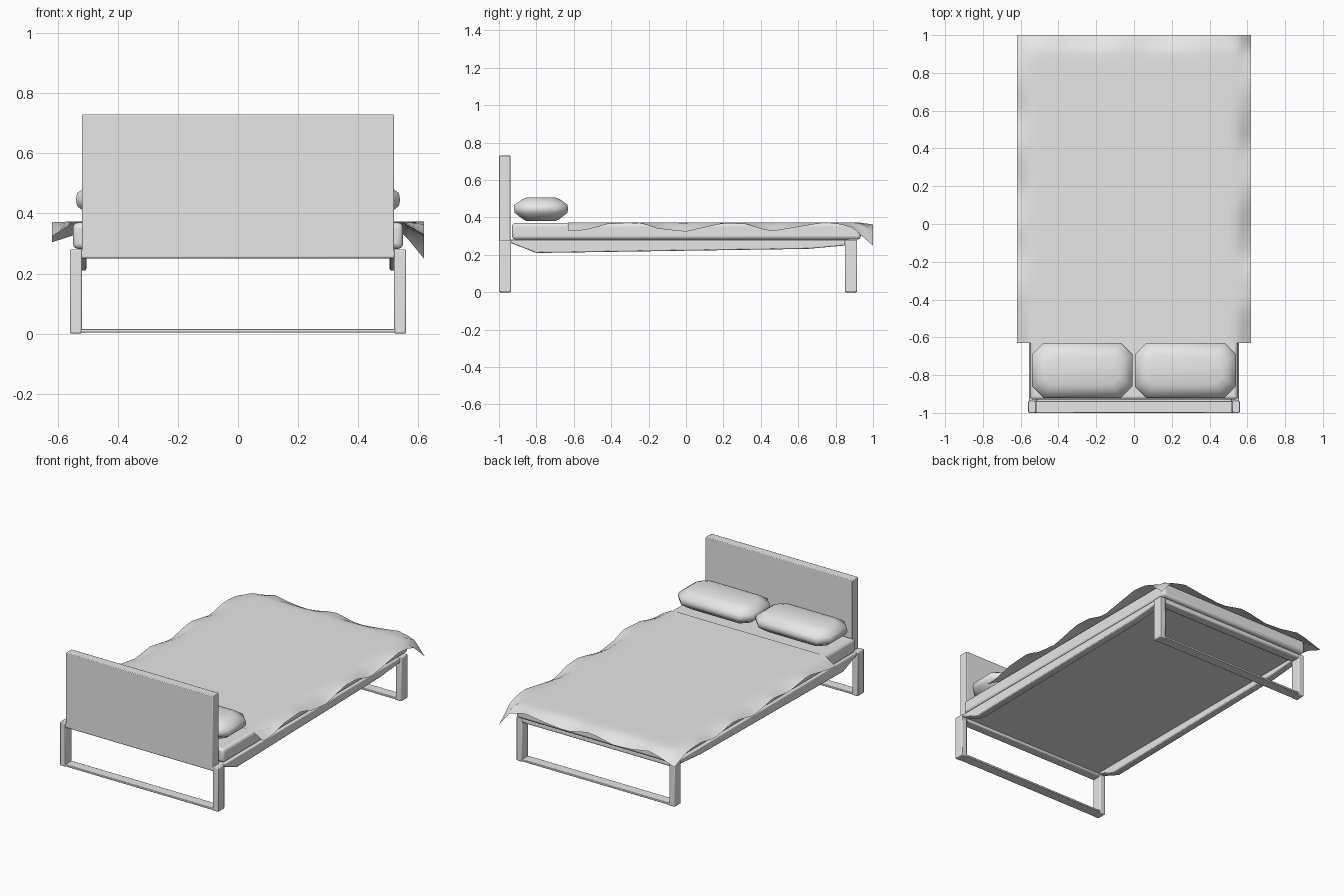
import bpy, bmesh, math

if "Cube" in bpy.data.objects:
    bpy.data.objects.remove(bpy.data.objects["Cube"])

grey = bpy.data.materials.new("light_grey")
grey.diffuse_color = (0.8, 0.8, 0.8, 1)
grey.use_nodes = True
grey.node_tree.nodes["Principled BSDF"].inputs["Base Color"].default_value = grey.diffuse_color


def finish(bm, name, bevel=0.0, segments=2, angle=40):
    bmesh.ops.recalc_face_normals(bm, faces=bm.faces)
    me = bpy.data.meshes.new(name)
    bm.to_mesh(me)
    bm.free()
    ob = bpy.data.objects.new(name, me)
    bpy.context.collection.objects.link(ob)
    me.materials.append(grey)
    if bevel:
        m = ob.modifiers.new("bevel", 'BEVEL')
        m.width, m.segments = bevel, segments
    bpy.ops.object.select_all(action='DESELECT')
    ob.select_set(True)
    bpy.context.view_layer.objects.active = ob
    bpy.ops.object.shade_smooth_by_angle(angle=math.radians(angle))
    return ob


def box(name, x, y, z, bevel=0.004, segments=2):
    bm = bmesh.new()
    bmesh.ops.create_cube(bm, size=1)
    for v in bm.verts:
        v.co = [(lo + hi) / 2 + c * (hi - lo) for c, (lo, hi) in zip(v.co, (x, y, z))]
    return finish(bm, name, bevel, segments)


def lerp(table, t):
    for (a, va), (b, vb) in zip(table, table[1:]):
        if t <= b:
            return va + (vb - va) * max(0, (t - a) / (b - a))
    return table[-1][1]


# Leg frames: rectangular loops at the head and the foot
for end, y in (("head", (-1.0, -0.935)), ("foot", (0.85, 0.915))):
    for side, s in (("left", -1), ("right", 1)):
        box(f"{end}_{side}_leg", sorted((s * 0.52, s * 0.56)), y, (0, 0.28), 0.005)
    box(f"{end}_floor_bar", (-0.525, 0.525), y, (0.003, 0.016), 0.003)
    box(f"{end}_cross_bar", (-0.525, 0.525), y, (0.25, 0.28), 0.008)

# Side rails with a deeper belly, extruded from a side profile
RAIL = [(-0.94, 0.28), (-0.94, 0.265), (-0.80, 0.21), (0.65, 0.232), (0.85, 0.25), (0.85, 0.28)]
for side, s in (("left", -1), ("right", 1)):
    bm = bmesh.new()
    face = bm.faces.new([bm.verts.new((s * 0.505, y, z)) for y, z in RAIL])
    ext = bmesh.ops.extrude_face_region(bm, geom=[face])
    for v in ext["geom"]:
        if isinstance(v, bmesh.types.BMVert):
            v.co.x = s * 0.555
    finish(bm, f"{side}_rail", 0.006)

# Base panel, mattress and headboard
box("base_panel", (-0.515, 0.515), (-0.95, 0.87), (0.265, 0.282), 0.002)
box("mattress", (-0.55, 0.55), (-0.93, 0.935), (0.282, 0.37), 0.018, 3)
box("headboard", (-0.52, 0.52), (-1.0, -0.938), (0.252, 0.73), 0.004)


# Pillows: stacked cut-corner outlines, soft shaded
def pillow(name, x0, x1):
    cx, hx, cy, hy = (x0 + x1) / 2, (x1 - x0) / 2, -0.775, 0.145
    bm = bmesh.new()
    rings = []
    for z, inset in ((0.380, 0.07), (0.389, 0.05), (0.425, 0.004), (0.445, 0),
                     (0.468, 0.004), (0.498, 0.045), (0.507, 0.07)):
        a, b, c = hx - inset, hy - inset, 0.06 - inset * 0.3
        pts = []
        for sx, sy in ((1, 1), (-1, 1), (-1, -1), (1, -1)):
            p = [(sx * a, sy * (b - c)), (sx * (a - c), sy * b)]
            pts += p if sx == sy else p[::-1]
        rings.append([bm.verts.new((cx + px, cy + py, z)) for px, py in pts])
    for r, q in zip(rings, rings[1:]):
        for i in range(8):
            j = (i + 1) % 8
            bm.faces.new((r[i], r[j], q[j], q[i]))
    bm.faces.new(rings[0])
    bm.faces.new(rings[-1])
    finish(bm, name, 0, 1, 60)


pillow("left_pillow", -0.54, -0.008)
pillow("right_pillow", 0.004, 0.54)

# Blanket: a thin sheet with unevenly hanging edges (hang depth along each edge)
RIGHT = [(-0.63, 0.045), (-0.55, 0.045), (-0.42, 0.01), (-0.25, 0.0), (-0.15, 0.035), (0.0, 0.05),
         (0.2, 0.005), (0.32, 0.01), (0.45, 0.05), (0.6, 0.025), (0.75, 0.0), (0.88, 0.02), (1.0, 0.125)]
LEFT = [(-0.63, 0.05), (-0.5, 0.03), (-0.35, 0.0), (-0.15, 0.03), (0.0, 0.01), (0.2, 0.045),
        (0.4, 0.005), (0.6, 0.04), (0.75, 0.01), (0.88, 0.02), (1.0, 0.07)]
FOOT = [(-0.62, 0.07), (-0.45, 0.015), (-0.3, 0.04), (-0.18, 0.045), (-0.02, 0.01), (0.15, 0.045),
        (0.3, 0.03), (0.45, 0.01), (0.55, 0.04), (0.62, 0.125)]
xs = [-0.62, -0.6, -0.57, -0.545] + [-0.5 + i * 0.0625 for i in range(17)] + [0.545, 0.57, 0.6, 0.62]
ys = [-0.63 + i * 0.0525 for i in range(30)] + [0.93, 0.955, 0.98, 1.0]
bm = bmesh.new()
grid = []
for y in ys:
    row = []
    for x in xs:
        side = max(0, (abs(x) - 0.54) / 0.08)
        foot = max(0, (y - 0.92) / 0.08)
        drop_side = side * lerp(RIGHT if x > 0 else LEFT, y)
        drop = max(drop_side, foot * lerp(FOOT, x))
        row.append(bm.verts.new((x, y, 0.374 - drop)))
    grid.append(row)
for r, q in zip(grid, grid[1:]):
    for i in range(len(xs) - 1):
        bm.faces.new((r[i], r[i + 1], q[i + 1], q[i]))
finish(bm, "blanket", 0, 1, 50)
